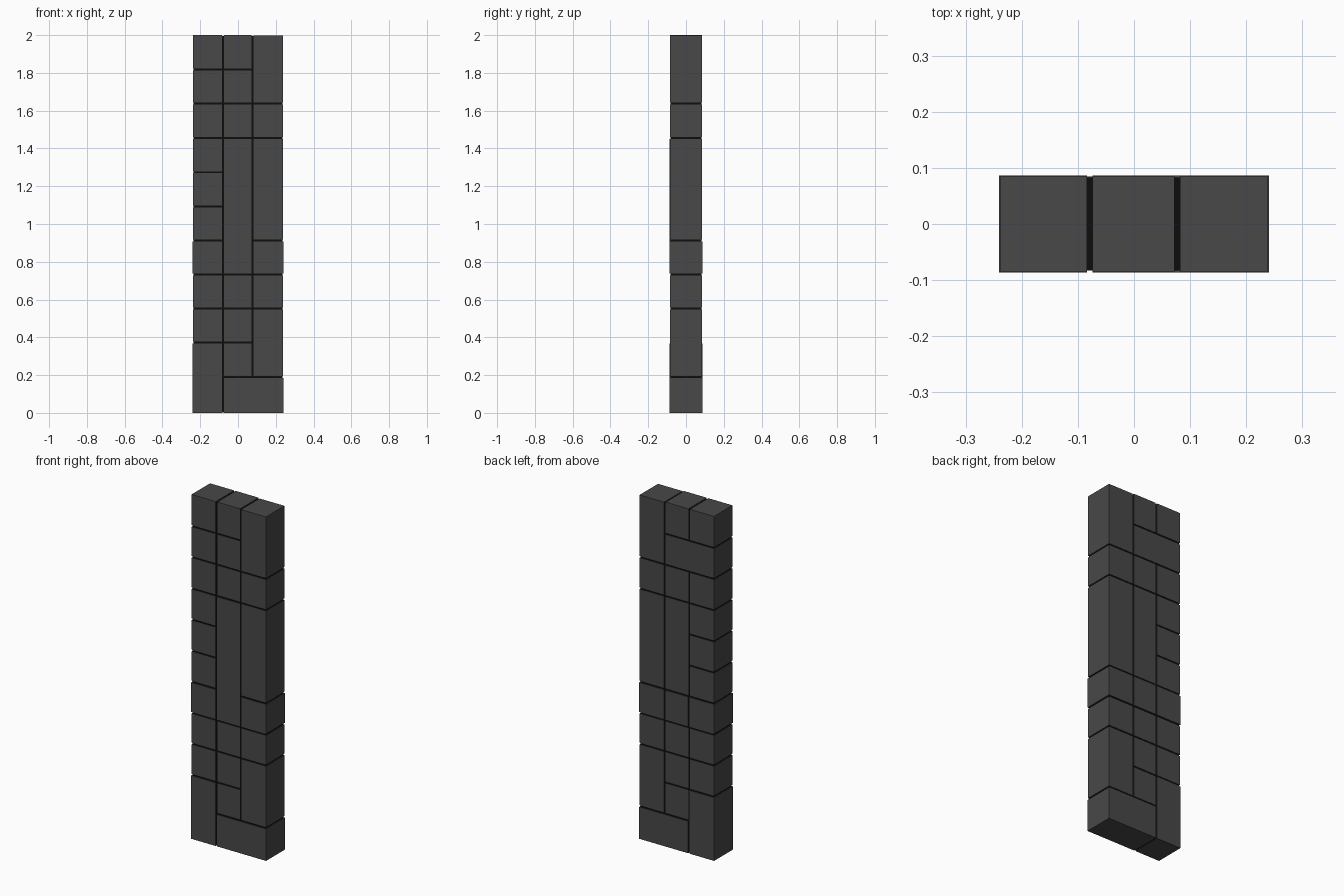
import bpy

if "Cube" in bpy.data.objects:
    bpy.data.objects.remove(bpy.data.objects["Cube"])


def material(name, value):
    m = bpy.data.materials.new(name)
    m.diffuse_color = (value, value, value, 1)
    m.use_nodes = True
    m.node_tree.nodes["Principled BSDF"].inputs["Base Color"].default_value = m.diffuse_color
    return m


STONE = material("dark_stone", 0.065)
JOINT = material("black_joint", 0.004)


def box(name, x0, x1, y0, y1, z0, z1, mat):
    bpy.ops.mesh.primitive_cube_add(
        size=1, location=((x0 + x1) / 2, (y0 + y1) / 2, (z0 + z1) / 2))
    ob = bpy.context.object
    ob.name = name
    ob.scale = (x1 - x0, y1 - y0, z1 - z0)
    bpy.ops.object.transform_apply(location=False, rotation=False, scale=True)
    ob.data.materials.append(mat)


GAP = 0.005
LEVELS = [0, 0.19, 0.372, 0.553, 0.732, 0.913, 1.093, 1.274, 1.455, 1.637, 1.817, 2.0]
EDGES = [-0.24, -0.079, 0.077, 0.24]     # column boundaries
HALF_DEPTH = 0.0855


def stone(c0, c1, r0, r1, side="full"):
    """Stone over columns c0..c1 and rows r0..r1, full depth or only one half."""
    out = 0.001 if r0 in (0, 4) else -0.001     # a few courses stand proud
    x0 = EDGES[c0] - out if c0 == 0 else EDGES[c0] + GAP
    x1 = EDGES[c1] + out if c1 == 3 else EDGES[c1] - GAP
    z0 = LEVELS[r0] + (GAP if r0 > 0 else 0)
    z1 = LEVELS[r1] - (GAP if r1 < 11 else (0.003 if c1 == 3 else 0))
    d = HALF_DEPTH + out
    y0 = 0 if side == "back" else -d
    y1 = 0 if side == "front" else d
    box(f"stone_{side}_{c0}_{r0}", x0, x1, y0, y1, z0, z1, STONE)


# dark mortar core, just behind the stone faces
box("mortar_core", -0.236, 0.236, -0.0825, 0.0825, 0.003, 1.994, JOINT)

# left column
stone(0, 1, 0, 2)
for r in (2, 3, 4, 5, 6, 7, 8, 10):
    stone(0, 1, r, r + 1)

# middle column
for r in (1, 2, 3, 8, 10):
    stone(1, 2, r, r + 1)
stone(1, 2, 4, 8, "front")
stone(1, 2, 4, 5, "back")
stone(1, 2, 5, 8, "back")

# course split in two on the front, one long stone on the back
stone(0, 1, 9, 10, "front")
stone(1, 2, 9, 10, "front")
stone(0, 2, 9, 10, "back")

# right column, with the wide foot stone
stone(1, 3, 0, 1)
for r0, r1 in ((1, 3), (3, 4), (4, 5), (5, 8), (8, 9), (9, 11)):
    stone(2, 3, r0, r1)
